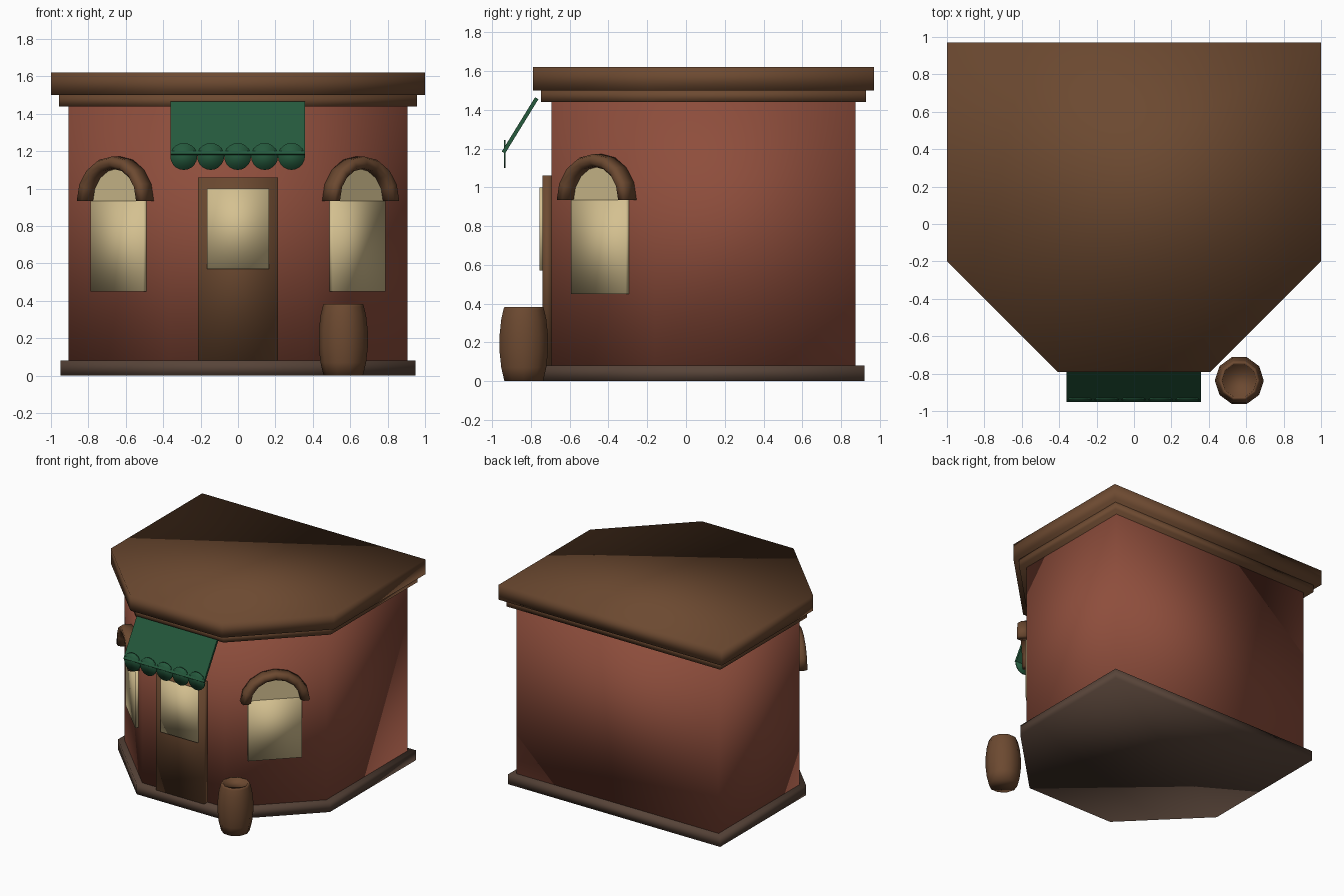
import bpy
import bmesh
from math import sin, cos, pi, radians
from mathutils import Matrix, Vector

if "Cube" in bpy.data.objects:
    bpy.data.objects.remove(bpy.data.objects["Cube"], do_unlink=True)


def material(name, rgb):
    mat = bpy.data.materials.new(name)
    mat.use_nodes = True
    mat.diffuse_color = (*rgb, 1)
    mat.node_tree.nodes["Principled BSDF"].inputs["Base Color"].default_value = (*rgb, 1)
    return mat


BRICK = material("brick_red", (0.27, 0.075, 0.045))
WOOD = material("brown_wood", (0.15, 0.067, 0.03))
STONE = material("grey_brown_stone", (0.095, 0.057, 0.04))
GLASS = material("warm_glass", (0.66, 0.53, 0.28))
CLOTH = material("green_cloth", (0.018, 0.1, 0.046))


def finish(name, bm, mat, matrix=Matrix(), smooth=True):
    """Turn a bmesh into a named, coloured object."""
    bmesh.ops.recalc_face_normals(bm, faces=bm.faces)
    bm.transform(matrix)
    for face in bm.faces:
        face.smooth = smooth
    mesh = bpy.data.meshes.new(name)
    bm.to_mesh(mesh)
    bm.free()
    mesh.materials.append(mat)
    obj = bpy.data.objects.new(name, mesh)
    bpy.context.collection.objects.link(obj)
    return obj


def loft(name, rings, mat, matrix=Matrix(), smooth=True):
    """Skin a row of closed rings and cap both ends."""
    bm = bmesh.new()
    rows = [[bm.verts.new(p) for p in ring] for ring in rings]
    for a, b in zip(rows, rows[1:]):
        for i in range(len(a)):
            j = (i + 1) % len(a)
            bm.faces.new((a[i], a[j], b[j], b[i]))
    bm.faces.new(rows[0])
    bm.faces.new(rows[-1])
    return finish(name, bm, mat, matrix, smooth)


def box(name, low, high, mat, matrix=Matrix(), smooth=True):
    (x0, y0, z0), (x1, y1, z1) = low, high
    rings = [[(x0, y0, z), (x1, y0, z), (x1, y1, z), (x0, y1, z)] for z in (z0, z1)]
    return loft(name, rings, mat, matrix, smooth)


def slab(name, inset, z0, z1, mat):
    """Prism on the six-sided footprint, pulled in from the roof edge."""
    side, back, front = 1 - inset, 0.97 - inset, -0.79 + inset
    shoulder = -0.2 + 0.414 * inset
    nose = 0.41 - 0.414 * inset
    outline = [(-side, back), (-side, shoulder), (-nose, front),
               (nose, front), (side, shoulder), (side, back)]
    return loft(name, [[(x, y, z) for x, y in outline] for z in (z0, z1)], mat)


# Building body
slab("base_plinth", 0.05, 0, 0.08, STONE)
slab("walls", 0.095, 0.07, 1.45, BRICK)
slab("cornice", 0.042, 1.44, 1.5, WOOD)
slab("roof", 0, 1.5, 1.62, WOOD)

# Door with its glass
box("door", (-0.215, -0.74, 0.08), (0.215, -0.69, 1.06), WOOD)
box("door_glass", (-0.165, -0.755, 0.57), (0.165, -0.735, 1.0), GLASS)

# Arched windows on the two slanted walls
ARCH_PROFILE = [(0.185, 0.01), (0.185, -0.06), (0.205, -0.085),
                (0.243, -0.085), (0.255, -0.06), (0.255, 0.01)]
SPRING, SQUASH, STEPS = 0.935, 0.93, 8
angles = [pi * i / STEPS for i in range(STEPS + 1)]
for label, s in (("left", 1), ("right", -1)):
    place = Matrix.Translation((s * 0.63, -0.435, 0)) @ Matrix.Rotation(s * pi / 4, 4, "Z")
    box(f"{label}_window_glass", (-0.2, -0.025, 0.45), (0.2, 0.01, SPRING), GLASS, place)
    half_disc = [[(0.2 * cos(a), y, SPRING + 0.2 * SQUASH * sin(a)) for a in angles]
                 for y in (-0.02, 0.01)]
    loft(f"{label}_window_arch_glass", half_disc, GLASS, place, smooth=False)
    arch = [[(r * cos(a), y, SPRING + r * SQUASH * sin(a)) for r, y in ARCH_PROFILE]
            for a in angles]
    loft(f"{label}_window_arch", arch, WOOD, place)

# Awning: sloped sheet, then a row of round scallops along the lower edge
top, low = Vector((0, -0.77, 1.46)), Vector((0, -0.942, 1.18))
thick = Vector((0, -0.0085, 0.0052))
section = [top + thick, low + thick, low - thick, top - thick]
loft("awning_sheet", [[p + Vector((x, 0, 0)) for p in section] for x in (-0.362, 0.358)],
     CLOTH, smooth=False)
for i in range(5):
    cx = -0.002 + (i - 2) * 0.144
    turns = [2 * pi * k / 20 for k in range(20)]
    disc = [[(cx + 0.072 * cos(t), y, 1.172 + 0.072 * sin(t)) for t in turns]
            for y in (-0.94, -0.93)]
    loft(f"awning_scallop_{i + 1}", disc, CLOTH)

# Barrel beside the door
BARREL_PROFILE = [(0.105, 0), (0.122, 0.07), (0.131, 0.15), (0.131, 0.24),
                  (0.122, 0.32), (0.11, 0.37), (0.105, 0.384), (0.092, 0.384), (0.09, 0.37)]
barrel = [[(r * cos(radians(36 * k)), r * sin(radians(36 * k)), z) for k in range(10)]
          for r, z in BARREL_PROFILE]
loft("barrel", barrel, WOOD, Matrix.Translation((0.563, -0.837, 0)))
